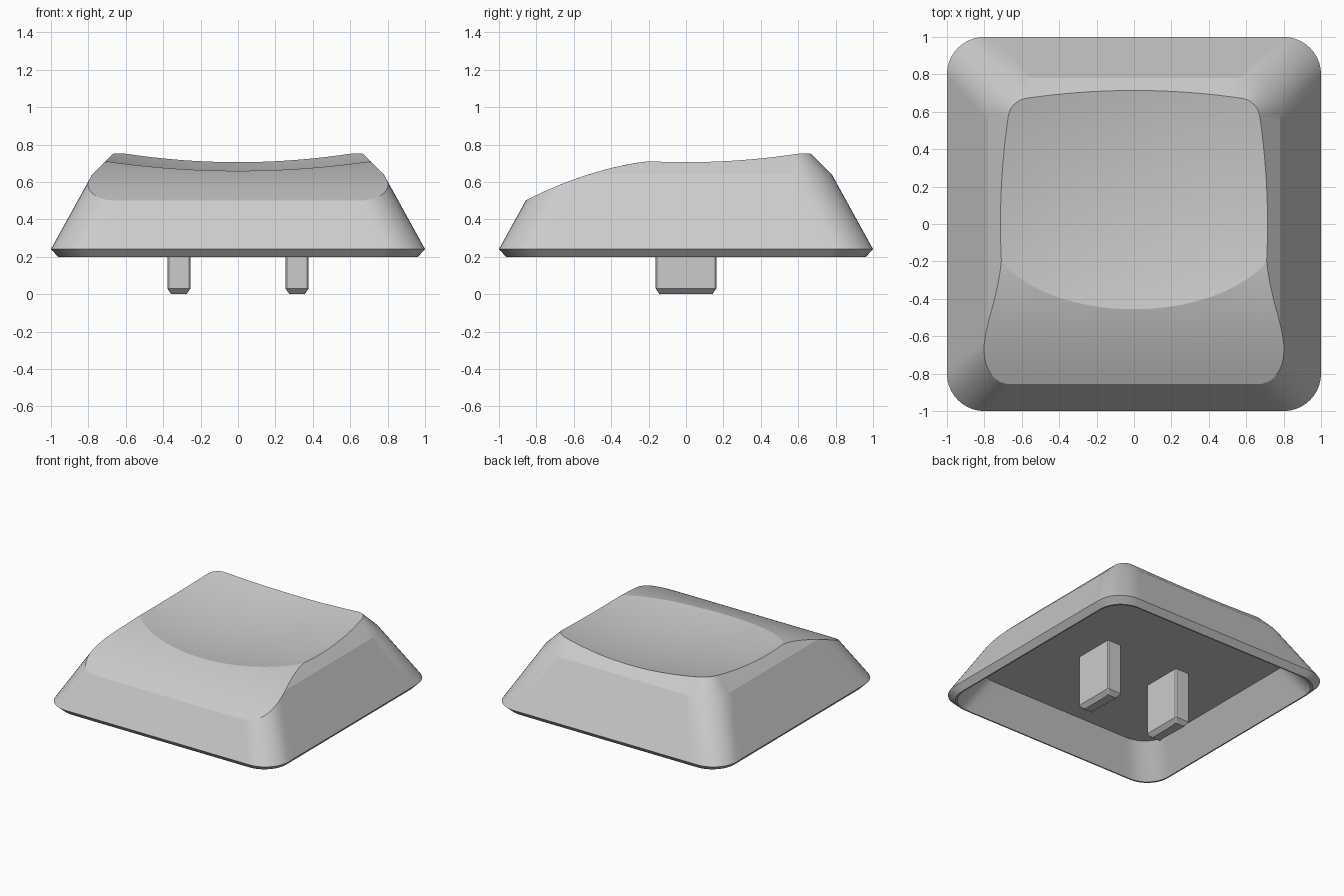
import bpy, bmesh, math
from mathutils import Vector

cube = bpy.data.objects.get("Cube")
if cube:
    bpy.data.objects.remove(cube)

grey = bpy.data.materials.new("matte_grey")
grey.use_nodes = True
colour = (0.6, 0.6, 0.6, 1)
grey.diffuse_color = colour
grey.node_tree.nodes["Principled BSDF"].inputs["Base Color"].default_value = colour

ARC, SIDE = 10, 24          # segments per corner and per side
OUTER, INNER = 10, 24       # cap rings outside and inside the crease
CEILING = 0.427             # height of the hollow's ceiling


def make_object(name, bm, angle):
    bmesh.ops.recalc_face_normals(bm, faces=bm.faces)
    mesh = bpy.data.meshes.new(name)
    bm.to_mesh(mesh)
    bm.free()
    mesh.materials.append(grey)
    obj = bpy.data.objects.new(name, mesh)
    bpy.context.collection.objects.link(obj)
    bpy.ops.object.select_all(action='DESELECT')
    obj.select_set(True)
    bpy.context.view_layer.objects.active = obj
    bpy.ops.object.shade_smooth_by_angle(angle=math.radians(angle))


def rounded_square(half, radius, z):
    """Points of a rounded square, counter-clockwise."""
    corners = []
    for k in range(4):
        mid = math.radians(45 + 90 * k)
        c = (half - radius) * math.sqrt(2)
        corners.append([Vector((c * math.cos(mid) + radius * math.cos(a),
                                c * math.sin(mid) + radius * math.sin(a), z))
                        for a in (math.radians(90 * (k + i / ARC)) for i in range(ARC + 1))])
    points = []
    for k, arc in enumerate(corners):
        end = corners[(k + 1) % 4][0]
        points += arc + [arc[-1].lerp(end, i / SIDE) for i in range(1, SIDE)]
    return points


def dish(x, y):
    return min(0.628 + 0.153 * (x * x + y * y), 0.755)


def front_slope(y):
    t = y + 0.2
    return 0.712 + 0.13 * t - 0.29 * min(t, 0) ** 2


def top(x, y):
    return min(dish(x, y), front_slope(y))


def solve(inside):
    """Largest value in 0..1 for which the test still holds."""
    lo, hi = 0.0, 1.0
    for _ in range(30):
        mid = (lo + hi) / 2
        lo, hi = (mid, hi) if inside(mid) else (lo, mid)
    return lo


def clip(low, high):
    """Cut a wall line where it meets the top surface."""
    def below(t):
        p = low.lerp(high, t)
        return p.z < top(p.x, p.y)
    return low.lerp(high, solve(below))


def on_top(p, s):
    return Vector((p.x * s, p.y * s, top(p.x * s, p.y * s)))


# Cap: hollow underside, chamfered rim, sloping wall, bevelled shoulder
ceiling = rounded_square(0.82, 0.2, CEILING)
opening = rounded_square(0.95, 0.19, 0.198)
rim = rounded_square(0.96, 0.19, 0.198)
skirt = rounded_square(1.0, 0.2, 0.241)
shoulder = rounded_square(0.78, 0.19, 0.64)
crown = rounded_square(0.65, 0.075, 0.77)
wall_top = [clip(a, b) for a, b in zip(skirt, shoulder)]
edge = [clip(w, c) if w.z > 0.6399 else w.copy() for w, c in zip(wall_top, crown)]
rings = [ceiling, opening, rim, skirt, wall_top, edge]

# Top: front slope and scooped dish, with a ring lying on their crease
crease = [solve(lambda s: dish(p.x * s, p.y * s) < front_slope(p.y * s)) for p in edge]
for i in range(1, OUTER + 1):
    rings.append([on_top(p, 1 + (c - 1) * i / OUTER) for p, c in zip(edge, crease)])
for i in range(1, INNER):
    rings.append([on_top(p, c * (1 - i / INNER)) for p, c in zip(edge, crease)])

bm = bmesh.new()
loops = [[bm.verts.new(p) for p in ring] for ring in rings]
count = len(loops[0])
for low, high in zip(loops, loops[1:]):
    for i in range(count):
        j = (i + 1) % count
        bm.faces.new((low[i], low[j], high[j], high[i]))
bm.faces.new(loops[0])
centre = bm.verts.new((0, 0, top(0, 0)))
for i in range(count):
    bm.faces.new((loops[-1][i], loops[-1][(i + 1) % count], centre))
bmesh.ops.remove_doubles(bm, verts=bm.verts, dist=0.0003)
make_object("key_cap", bm, 15)

# Mounting prongs with chamfered tips
for side, name in ((1, "left_prong"), (-1, "right_prong")):
    bm = bmesh.new()
    bmesh.ops.create_cube(bm, size=1)
    for v in bm.verts:
        v.co = (side * 0.316 + v.co.x * 0.123, v.co.y * 0.324, (v.co.z + 0.5) * CEILING)
    upright = [e for e in bm.edges if abs(e.verts[0].co.z - e.verts[1].co.z) > 0.1]
    bmesh.ops.bevel(bm, geom=upright, offset=0.008, segments=1, affect='EDGES')
    tip = [e for e in bm.edges if all(v.co.z < 0.01 for v in e.verts)]
    bmesh.ops.bevel(bm, geom=tip, offset=0.03, segments=1, affect='EDGES', clamp_overlap=False)
    make_object(name, bm, 15)
